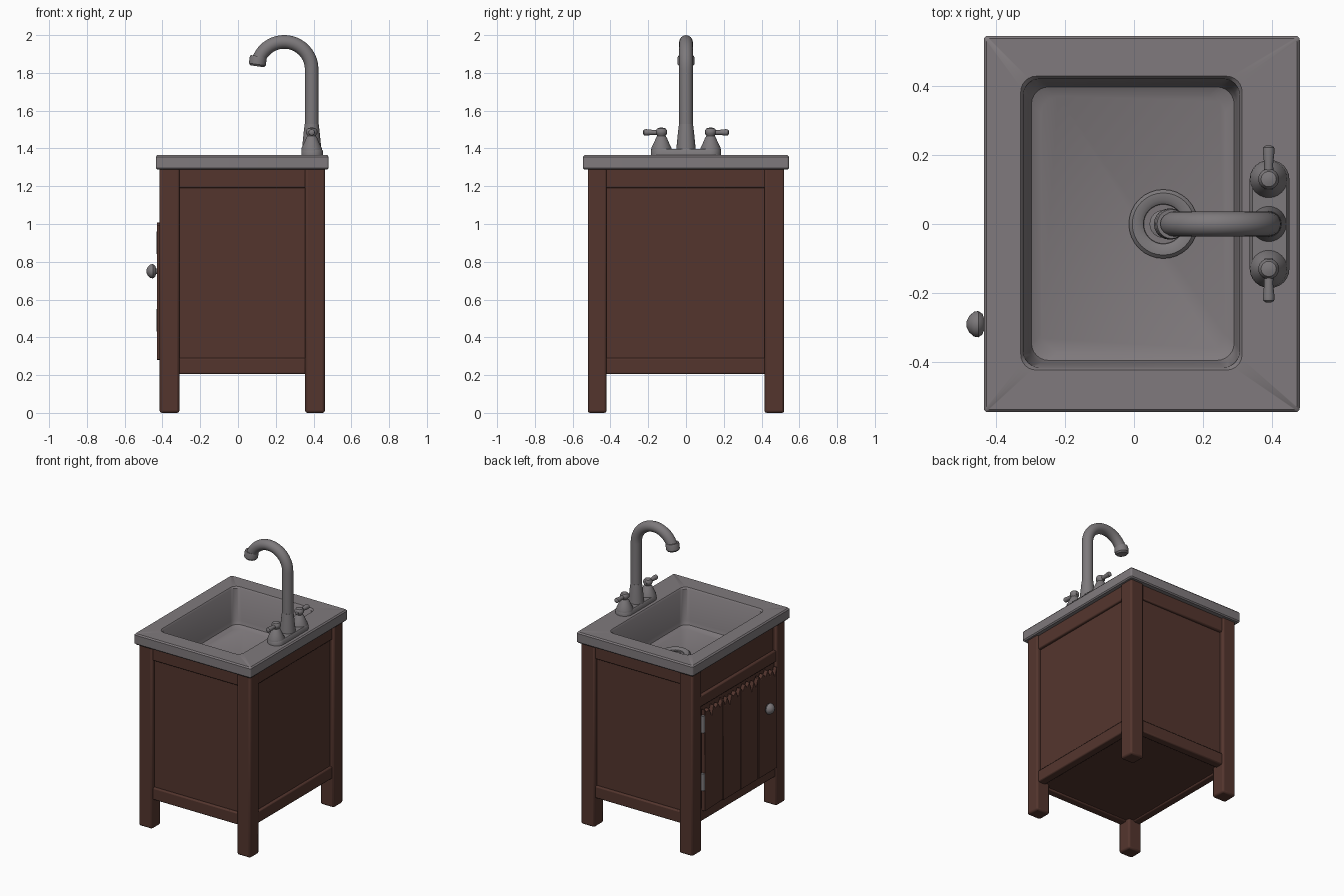
import bpy, bmesh, math, random
from mathutils import Vector

if "Cube" in bpy.data.objects:
    bpy.data.objects.remove(bpy.data.objects["Cube"])
random.seed(4)

def material(name, col):
    m = bpy.data.materials.new(name)
    m.diffuse_color = (*col, 1)
    m.use_nodes = True
    m.node_tree.nodes["Principled BSDF"].inputs["Base Color"].default_value = m.diffuse_color
    return m

WOOD = material("dark_wood", (0.088, 0.036, 0.027))
STONE = material("grey_basin", (0.215, 0.195, 0.205))
STEEL = material("dull_metal", (0.205, 0.192, 0.20))

def finish(bm, name, mat, bevel=0, smooth=True):
    bmesh.ops.recalc_face_normals(bm, faces=bm.faces)
    me = bpy.data.meshes.new(name)
    bm.to_mesh(me)
    bm.free()
    ob = bpy.data.objects.new(name, me)
    bpy.context.collection.objects.link(ob)
    me.materials.append(mat)
    if bevel:
        b = ob.modifiers.new("soft_edges", 'BEVEL')
        b.width, b.segments, b.limit_method = bevel, 2, 'ANGLE'
    if smooth:
        bpy.ops.object.select_all(action='DESELECT')
        ob.select_set(True)
        bpy.context.view_layer.objects.active = ob
        bpy.ops.object.shade_smooth_by_angle(angle=math.radians(40))
    return ob

def box(name, x, y, z, mat=WOOD, bevel=0.008):
    bm = bmesh.new()
    bmesh.ops.create_cube(bm, size=1)
    for v in bm.verts:
        v.co = [(r[0] + r[1]) / 2 + c * (r[1] - r[0]) for r, c in zip((x, y, z), v.co)]
    return finish(bm, name, mat, bevel)

def loft(name, loops, mat, bevel=0, caps=True, closed=False):
    """Skin a list of equal-length point rings."""
    bm = bmesh.new()
    rings = [[bm.verts.new(p) for p in l] for l in loops]
    n = len(rings[0])
    pairs = list(zip(rings, rings[1:])) + ([(rings[-1], rings[0])] if closed else [])
    for a, b in pairs:
        for i in range(n):
            bm.faces.new((a[i], a[(i + 1) % n], b[(i + 1) % n], b[i]))
    if caps and not closed:
        bm.faces.new(rings[0])
        bm.faces.new(rings[-1])
    return finish(bm, name, mat, bevel)

def round_rect(x0, x1, y0, y1, r, z, n=6):
    pts = []
    for cx, cy, a0 in ((x1 - r, y1 - r, 0), (x0 + r, y1 - r, 90), (x0 + r, y0 + r, 180), (x1 - r, y0 + r, 270)):
        for i in range(n + 1):
            a = math.radians(a0 + 90 * i / n)
            pts.append((cx + r * math.cos(a), cy + r * math.sin(a), z))
    return pts

def ring(c, axis, r, n=24):
    q = Vector((0, 0, 1)).rotation_difference(Vector(axis).normalized())
    return [Vector(c) + q @ Vector((r * math.cos(2 * math.pi * i / n), r * math.sin(2 * math.pi * i / n), 0))
            for i in range(n)]

def lathe(name, c, axis, profile, mat, n=24, closed=False):
    a = Vector(axis).normalized()
    return loft(name, [ring(Vector(c) + a * h, a, r, n) for r, h in profile], mat, closed=closed)

# Legs
LX, LY = ((-0.415, -0.31), (0.355, 0.46)), ((-0.52, -0.42), (0.415, 0.52))
for i, x in enumerate(LX):
    for j, y in enumerate(LY):
        box(f"leg_{i}_{j}", x, y, (0, 1.30), bevel=0.012)

# Side panels with top and bottom rails
for s, n in ((-1, "front"), (1, "rear")):
    yr = lambda a, b: tuple(sorted((s * a, s * b)))
    box(n + "_panel", (-0.32, 0.36), yr(0.465, 0.49), (0.25, 1.25), bevel=0)
    box(n + "_top_rail", (-0.32, 0.36), yr(0.45, 0.508), (1.19, 1.30))
    box(n + "_bottom_rail", (-0.32, 0.36), yr(0.45, 0.508), (0.205, 0.29))
box("right_panel", (0.405, 0.43), (-0.43, 0.43), (0.25, 1.25), bevel=0)
box("right_top_rail", (0.39, 0.448), (-0.43, 0.43), (1.19, 1.30))
box("right_bottom_rail", (0.39, 0.448), (-0.43, 0.43), (0.205, 0.29))

# Door side: rails, fascia and backing
box("door_side_bottom_rail", (-0.405, -0.35), (-0.43, 0.43), (0.205, 0.29))
box("door_side_middle_rail", (-0.41, -0.35), (-0.43, 0.43), (1.02, 1.10))
box("fascia_panel", (-0.39, -0.365), (-0.43, 0.43), (1.05, 1.30), bevel=0)
box("door_backing", (-0.395, -0.37), (-0.43, 0.43), (0.25, 1.06), bevel=0)
box("cabinet_floor", (-0.39, 0.43), (-0.49, 0.49), (0.215, 0.235), bevel=0)

# Door planks with splintered tops
edges = [-0.41, -0.2, 0.0, 0.2, 0.405]
for k, (a, b) in enumerate(zip(edges, edges[1:])):
    a, b = a + 0.003, b - 0.003
    top = []
    for i in range(9):
        z = 1.01 - (random.uniform(0.03, 0.085) if i % 2 else random.uniform(0, 0.02))
        top.append((b + (a - b) * i / 8, z))
    prof = [(a, 0.28 + random.uniform(0, 0.01)), (b, 0.28)] + top
    loft(f"door_plank_{k}", [[(x, y, z) for y, z in prof] for x in (-0.43, -0.40)], WOOD, 0.003)

# Knob and hinges
lathe("door_knob", (-0.425, -0.29, 0.75), (-1, 0, 0),
      [(0.016, 0), (0.014, 0.008), (0.03, 0.014), (0.038, 0.026), (0.036, 0.038), (0.024, 0.052), (0.008, 0.06)], STEEL)
for k, z in enumerate((0.43, 0.84)):
    lathe(f"hinge_pin_{k}", (-0.42, 0.41, z), (0, 0, 1), [(0.012, 0), (0.012, 0.12)], STEEL, 12)

# Countertop and sunken basin in one closed skin
loft("sink_top", [
    round_rect(-0.325, 0.325, -0.43, 0.43, 0.05, 1.07),
    round_rect(-0.345, 0.335, -0.44, 0.44, 0.05, 1.29),
    round_rect(-0.428, 0.473, -0.538, 0.538, 0.008, 1.288),
    round_rect(-0.435, 0.48, -0.545, 0.545, 0.012, 1.296),
    round_rect(-0.435, 0.48, -0.545, 0.545, 0.012, 1.356),
    round_rect(-0.427, 0.472, -0.537, 0.537, 0.012, 1.365),
    round_rect(-0.328, 0.313, -0.423, 0.428, 0.045, 1.365),
    round_rect(-0.320, 0.305, -0.415, 0.420, 0.045, 1.355),
    round_rect(-0.305, 0.298, -0.403, 0.405, 0.05, 1.14),
    round_rect(-0.297, 0.290, -0.395, 0.397, 0.05, 1.115),
    round_rect(-0.270, 0.263, -0.368, 0.370, 0.05, 1.10)], STONE)

# Drain: raised ring with a sunken strainer
lathe("drain_ring", (0.085, 0, 1.09), (0, 0, 1),
      [(0.1, 0), (0.1, 0.016), (0.09, 0.026), (0.07, 0.026), (0.058, 0.018), (0.055, 0)], STEEL, 32, closed=True)
lathe("drain_strainer", (0.085, 0, 1.09), (0, 0, 1), [(0.04, 0), (0.04, 0.016), (0.02, 0.024)], STEEL)

# Tap base plate
loft("tap_base", [round_rect(0.335 + d, 0.45 - d, -0.185 + d, 0.185 - d, 0.055 - d, z)
                  for d, z in ((0, 1.36), (0, 1.388), (0.008, 1.398))], STEEL)

# Spout: flared foot, riser, arch
lathe("spout_foot", (0.39, 0, 1.39), (0, 0, 1),
      [(0.052, 0), (0.048, 0.04), (0.042, 0.1), (0.037, 0.14)], STEEL)
R, r, cx, cz = 0.145, 0.036, 0.245, 1.819
rings = [ring((0.39, 0, 1.42), (0, 0, 1), r)]
for i in range(21):
    a = math.radians(172 * i / 20)
    rings.append(ring((cx + R * math.cos(a), 0, cz + R * math.sin(a)), (-math.sin(a), 0, math.cos(a)), r))
loft("spout", rings, STEEL)
t = Vector((-math.sin(a), 0, math.cos(a)))
lathe("spout_nozzle", (cx + R * math.cos(a), 0, cz + R * math.sin(a)), t,
      [(0.032, -0.035), (0.032, -0.05), (0.042, -0.05), (0.045, -0.04), (0.045, -0.006), (0.036, 0.004)], STEEL)

# Handles with levers
for s, n in ((-1, "front"), (1, "rear")):
    y = s * 0.13
    lathe(n + "_handle", (0.39, y, 1.39), (0, 0, 1),
          [(0.055, 0), (0.053, 0.014), (0.04, 0.04), (0.028, 0.068), (0.022, 0.076), (0.024, 0.082),
           (0.03, 0.09), (0.03, 0.104), (0.022, 0.116), (0.008, 0.12)], STEEL)
    lathe(n + "_lever", (0.39, y, 1.485), (0, s, 0),
          [(0.012, -0.03), (0.014, 0), (0.013, 0.045), (0.017, 0.08), (0.016, 0.092), (0.008, 0.097)], STEEL, 16)
